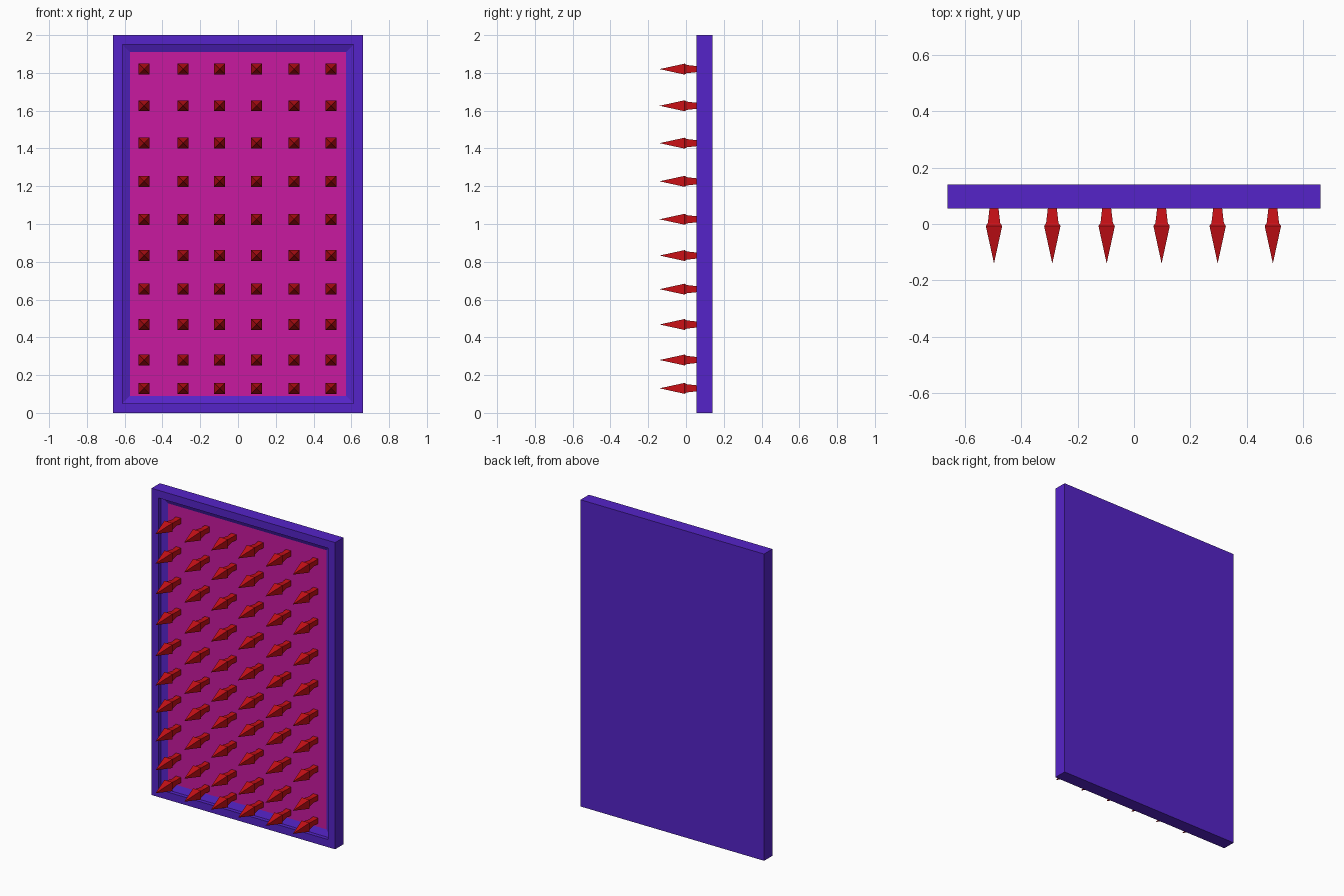
import bpy, bmesh

if "Cube" in bpy.data.objects:
    bpy.data.objects.remove(bpy.data.objects["Cube"])


def material(name, rgb):
    m = bpy.data.materials.new(name)
    m.diffuse_color = (*rgb, 1)
    m.use_nodes = True
    m.node_tree.nodes["Principled BSDF"].inputs["Base Color"].default_value = m.diffuse_color
    return m


def make_object(name, bm, mat):
    bmesh.ops.recalc_face_normals(bm, faces=bm.faces)
    mesh = bpy.data.meshes.new(name)
    bm.to_mesh(mesh)
    bm.free()
    mesh.materials.append(mat)
    obj = bpy.data.objects.new(name, mesh)
    bpy.context.collection.objects.link(obj)
    return obj


def square_ring(bm, cx, cz, hx, hz, y):
    return [bm.verts.new((cx + sx * hx, y, cz + sz * hz))
            for sx, sz in ((-1, -1), (1, -1), (1, 1), (-1, 1))]


def bridge(bm, a, b):
    for i in range(4):
        j = (i + 1) % 4
        bm.faces.new((a[i], a[j], b[j], b[i]))


violet = material("violet", (0.091, 0.017, 0.58))
magenta = material("magenta", (0.58, 0.01, 0.35))
red = material("red", (0.58, 0.005, 0.008))

W, H = 0.662, 1.0
FRONT, BACK, FLOOR = 0.055, 0.141, 0.096

# Slab with a raised rim: back, outer side, rim, straight wall, sloped wall
bm = bmesh.new()
profile = [(0, BACK), (0, FRONT), (0.05, FRONT), (0.05, 0.08), (0.09, FLOOR)]
rings = [square_ring(bm, 0, 1, W - inset, H - inset, y) for inset, y in profile]
bm.faces.new(rings[0])
for a, b in zip(rings, rings[1:]):
    bridge(bm, a, b)
make_object("framed_slab", bm, violet)

# Recessed panel
bm = bmesh.new()
bm.faces.new(square_ring(bm, 0, 1, W - 0.09, H - 0.09, FLOOR))
make_object("recessed_panel", bm, magenta)

# Spikes: four-sided shaft, collar and pointed head
bm = bmesh.new()
xs = (-0.497, -0.29, -0.097, 0.098, 0.297, 0.493)
zs = (0.13, 0.28, 0.468, 0.655, 0.833, 1.025, 1.226, 1.428, 1.626, 1.82)
spike = [(0.018, FLOOR), (0.016, 0.055), (0.022, 0.003), (0.029, -0.007)]
for x in xs:
    for z in zs:
        rings = [square_ring(bm, x, z, r, r, y) for r, y in spike]
        bm.faces.new(rings[0])
        for a, b in zip(rings, rings[1:]):
            bridge(bm, a, b)
        tip = bm.verts.new((x, -0.14, z))
        for i in range(4):
            bm.faces.new((rings[-1][i], rings[-1][(i + 1) % 4], tip))
make_object("spikes", bm, red)
